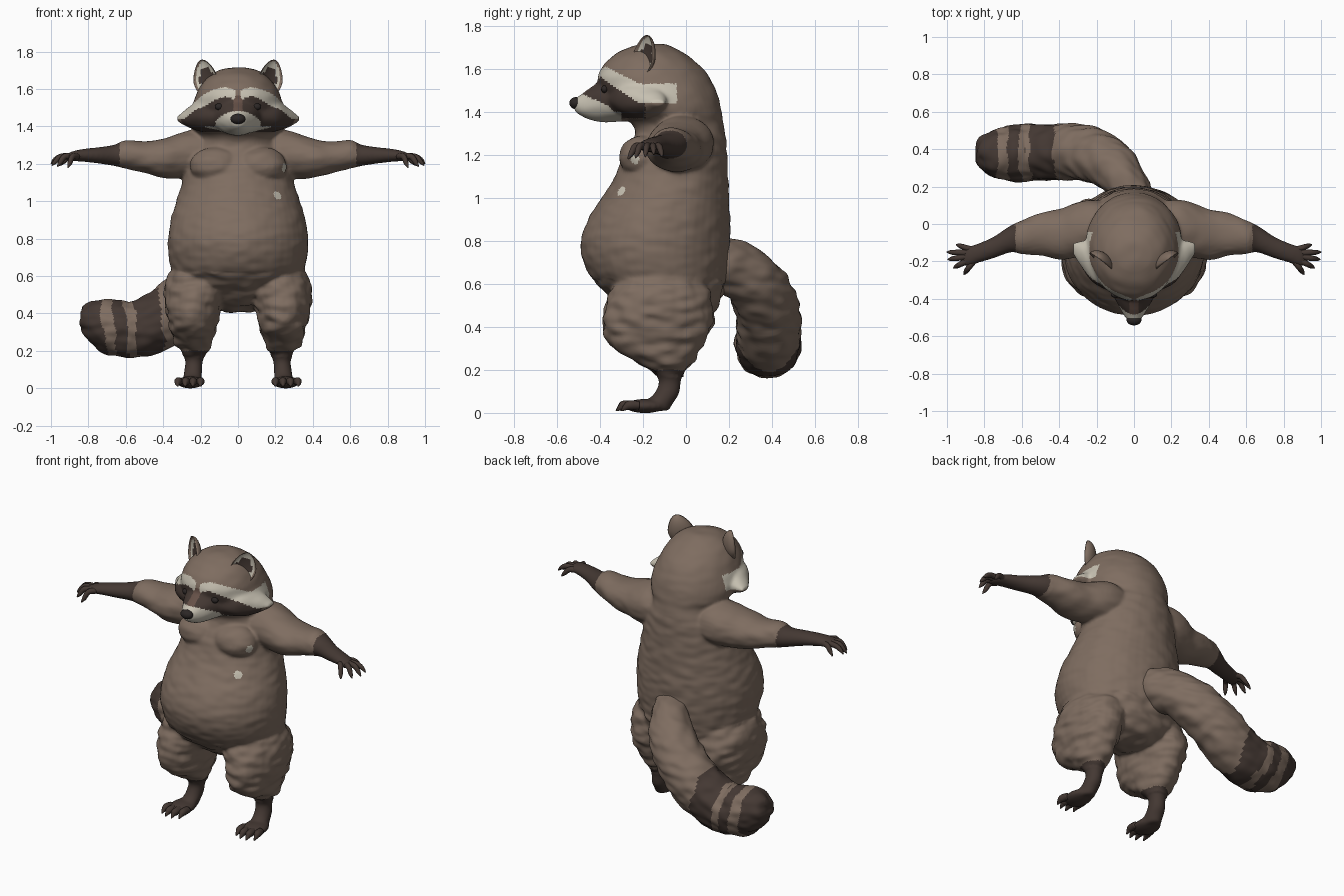
import bpy, bmesh
from math import sin, cos, pi, radians, hypot
from mathutils import Vector, Matrix, noise

if "Cube" in bpy.data.objects:
    bpy.data.objects.remove(bpy.data.objects["Cube"])


def material(name, rgb):
    m = bpy.data.materials.new(name)
    m.use_nodes = True
    m.diffuse_color = (*rgb, 1)
    bsdf = m.node_tree.nodes["Principled BSDF"]
    bsdf.inputs["Base Color"].default_value = (*rgb, 1)
    bsdf.inputs["Roughness"].default_value = 0.8
    return m


MATS = [material("brown fur", (.21, .152, .117)),
        material("dark fur", (.058, .04, .033)),
        material("pale fur", (.58, .54, .45)),
        material("nose black", (.025, .02, .019)),
        material("snout brown", (.13, .08, .062))]
BROWN, DARK, PALE, BLACK, SNOUT = range(5)
X, Y, Z = Vector((1, 0, 0)), Vector((0, 1, 0)), Vector((0, 0, 1))


def dense(points, steps=6):
    """Smooth curve through rows of numbers."""
    p = [points[0], *points, points[-1]]
    out = []
    for i in range(1, len(p) - 2):
        for k in range(steps):
            t = k / steps
            out.append([b + .5 * t * (c - a + t * (2*a - 5*b + 4*c - d + t * (3*(b - c) + d - a)))
                        for a, b, c, d in zip(*p[i - 1:i + 3])])
    return out + [list(points[-1])]


def tube(bm, points, u=None, v=None, side=1, seg=28):
    """Loft of ellipses; each row is x, y, z, radius along u, radius along v."""
    rows = dense(points)
    mid = [Vector((r[0] * side, r[1], r[2])) for r in rows]
    rings = []
    for i, r in enumerate(rows):
        a, b = u, v
        if a is None:
            t = (mid[min(i + 1, len(mid) - 1)] - mid[max(i - 1, 0)]).normalized()
            a = t.cross(Z).normalized()
            b = a.cross(t)
        rings.append([bm.verts.new(mid[i] + a * r[3] * cos(k * 2 * pi / seg) + b * r[4] * sin(k * 2 * pi / seg))
                      for k in range(seg)])
    for lo, hi in zip(rings, rings[1:]):
        for k in range(seg):
            bm.faces.new((lo[k - 1], lo[k], hi[k], hi[k - 1]))
    bm.faces.new(rings[0])
    bm.faces.new(rings[-1])


def ball(bm, centre, radii):
    bmesh.ops.create_uvsphere(bm, u_segments=24, v_segments=16, radius=1,
                              matrix=Matrix.Translation(centre) @ Matrix.Diagonal((*radii, 1)))


def finish(bm, name, colour=0):
    bmesh.ops.recalc_face_normals(bm, faces=bm.faces[:])
    me = bpy.data.meshes.new(name)
    bm.to_mesh(me)
    bm.free()
    ob = bpy.data.objects.new(name, me)
    bpy.context.collection.objects.link(ob)
    dress(ob, colour)
    return ob


def dress(ob, colour):
    """Colour is a material index or a rule on the face centre."""
    ob.data.materials.clear()
    for m in MATS:
        ob.data.materials.append(m)
    for f in ob.data.polygons:
        f.material_index = colour(f.center) if callable(colour) else colour
    ob.data.shade_smooth()


def ruffle(ob, strength):
    """Clumped fur: noise along the normals."""
    normals = [v.normal.copy() for v in ob.data.vertices]
    for v, n in zip(ob.data.vertices, normals):
        p = Vector((v.co.x * 12, v.co.y * 12, v.co.z * 24))
        v.co += n * strength(v.co) * noise.noise(p)


# Torso, neck and skull: rows of height, half width, front y, back y
trunk = [(.41, .08, -.1, .06), (.46, .22, -.24, .13), (.55, .32, -.36, .17), (.65, .36, -.455, .195),
         (.78, .375, -.49, .205), (.9, .36, -.455, .205), (1, .33, -.39, .2), (1.1, .3, -.33, .195),
         (1.2, .28, -.29, .19), (1.28, .24, -.24, .185), (1.34, .21, -.25, .175), (1.4, .25, -.32, .165),
         (1.47, .255, -.385, .15), (1.54, .235, -.41, .12), (1.6, .21, -.395, .08),
         (1.66, .165, -.34, .01), (1.7, .1, -.26, -.06), (1.715, .04, -.2, -.1)]
bm = bmesh.new()
tube(bm, [(0, (f + b) / 2, z, w, (b - f) / 2) for z, w, f, b in trunk], X, Y, seg=48)
# Muzzle
tube(bm, [(0, -.28, 1.455, .16, .1), (0, -.38, 1.45, .115, .1), (0, -.45, 1.435, .075, .072),
          (0, -.5, 1.432, .045, .042), (0, -.52, 1.435, .025, .025)], X, Z)
for s in (1, -1):
    # Pointed cheeks, chest pads
    tube(bm, [(.1, -.2, 1.46, .17, .1), (.21, -.2, 1.455, .12, .08), (.28, -.16, 1.445, .07, .045),
              (.325, -.13, 1.44, .03, .012)], Y, Z, s)
    ball(bm, (.12 * s, -.2, 1.19), (.14, .11, .1))
    # Arm
    tube(bm, [(.1, -.02, 1.25, .13, .12), (.25, -.02, 1.25, .15, .13), (.4, -.055, 1.23, .135, .105),
              (.5, -.055, 1.235, .115, .085), (.6, -.07, 1.25, .09, .077), (.66, -.08, 1.245, .072, .057),
              (.75, -.125, 1.245, .058, .043), (.83, -.155, 1.245, .052, .034),
              (.89, -.175, 1.24, .052, .025), (.92, -.185, 1.235, .03, .014)], Y, Z, s)
    # Leg
    tube(bm, [(.2, -.12, .68, .13, .18), (.22, -.12, .54, .175, .24), (.24, -.13, .42, .147, .258),
              (.24, -.14, .32, .125, .22), (.24, -.1, .24, .1, .135), (.235, -.085, .2, .075, .08),
              (.235, -.075, .15, .048, .052), (.24, -.09, .09, .048, .058),
              (.245, -.13, .045, .05, .07), (.25, -.15, .01, .045, .07)], X, Y, s)
    ball(bm, (.255 * s, -.19, .032), (.072, .095, .033))

body = finish(bm, "body")
remesh = body.modifiers.new("fuse", "REMESH")
remesh.mode = "VOXEL"
remesh.voxel_size = .0095
soften = body.modifiers.new("soften", "SMOOTH")
soften.factor = .5
soften.iterations = 6
fused = bpy.data.meshes.new_from_object(body.evaluated_get(bpy.context.evaluated_depsgraph_get()))
body.modifiers.clear()
body.data = fused
ruffle(body, lambda p: 0 if abs(p.x) > .62 or p.z < .17 else .003 if p.z > 1.3 else .005 if p.z > .62 else .013)
SPOTS = [Vector((.21, -.3, 1.03)), Vector((.25, -.24, 1.18))]


def coat(c):
    """Fur markings: brow bands, eye mask, muzzle, forearms and feet."""
    ax, y, z = abs(c.x), c.y, c.z
    if ax > .635 or z < .2:
        return DARK
    if any((c - p).length < .024 for p in SPOTS):
        return PALE
    if z < 1.32 or y > -.04 or (z < 1.37 and y > -.3):
        return BROWN
    brow = 1.485 + .6 * max(0, -y - .22) - .5 * max(0, .07 - ax)
    half = .045 - .08 * max(0, -y - .22)
    if y < -.3 and z < 1.4 + .45 * (-y - .3) and (ax < .12 or z < 1.4):
        return PALE
    if ax > .018 and abs(z - brow) < half:
        return PALE
    if y < -.19 and z < brow and z > 1.37:
        return SNOUT if ax < .025 else DARK
    return BROWN


dress(body, coat)

# Nose
bm = bmesh.new()
ball(bm, (0, -.512, 1.44), (.04, .03, .028))
finish(bm, "nose", BLACK)

for s, label in ((1, "left"), (-1, "right")):
    # Eye
    bm = bmesh.new()
    ball(bm, (.1 * s, -.378, 1.505), (.024, .016, .018))
    finish(bm, label + "_eye", BLACK)

    # Cupped ear: the front half of a ball folded inwards
    def ear_colour(c):
        r = hypot(c.x / .075, c.z / .1)
        if c.y > .001 and r < .9 and inner(c):
            return DARK if r < .62 else PALE
        return BROWN

    def inner(c):
        return c.y < .8 * .05 * max(0, 1 - hypot(c.x / .075, c.z / .1) ** 2) ** .5

    bm = bmesh.new()
    ball(bm, (0, 0, 0), (.075, .05, .1))
    for v in bm.verts:
        if v.co.y < 0:
            v.co.y *= -.5
    ear = finish(bm, label + "_ear", ear_colour)
    for v in ear.data.vertices:
        v.co.x *= 1 - 2.8 * v.co.z if v.co.z > 0 else 1
    ear.location = (.18 * s, -.2, 1.66)
    ear.rotation_euler = (radians(-4), radians(16 * s), radians(35 * s))

    # Fingers
    bm = bmesh.new()
    for bx, by, tx, ty, tz in ((.86, -.14, .95, -.11, 1.19), (.89, -.155, 1, -.15, 1.2),
                               (.9, -.175, .995, -.19, 1.19), (.89, -.195, .965, -.235, 1.185),
                               (.86, -.2, .91, -.27, 1.18)):
        tube(bm, [(bx, by, 1.24, .018, .018), ((bx + tx) / 2, (by + ty) / 2, 1.238, .015, .016),
                  (bx * .2 + tx * .8, by * .2 + ty * .8, tz + .022, .012, .013),
                  (tx, ty, tz, .003, .003)], side=s, seg=10)
    finish(bm, label + "_fingers", DARK)

    # Toes
    bm = bmesh.new()
    for k in range(4):
        x = .2 + .037 * k
        reach = (.0, .02, .018, -.005)[k]
        tube(bm, [(x, -.22, .035, .022, .02), (x + .003 * k, -.265 - reach, .036, .021, .022),
                  (x + .004 * k, -.285 - reach, .026, .014, .015),
                  (x + .004 * k, -.305 - reach, .01, .003, .003)], side=s, seg=12)
    finish(bm, label + "_toes", DARK)


# Ringed tail sweeping to one side
def rings(c):
    x = c.x + .025 * noise.noise(c * 9) + .12 * (c.z - .33)
    edges = (-.72, -.66, -.595, -.545, -.41)
    return BROWN if sum(x > e for e in edges) % 2 else DARK


bm = bmesh.new()
tube(bm, [(.02, .08, .72, .09, .1), (-.03, .2, .69, .11, .125), (-.13, .32, .6, .135, .14),
          (-.27, .38, .475, .15, .15), (-.42, .385, .36, .15, .155), (-.57, .38, .31, .152, .15),
          (-.68, .378, .335, .145, .145), (-.76, .378, .375, .12, .115), (-.81, .378, .405, .08, .075),
          (-.835, .378, .42, .02, .02)], seg=44)
bmesh.ops.subdivide_edges(bm, edges=bm.edges[:], cuts=1, use_grid_fill=True)
tail = finish(bm, "tail", rings)
ruffle(tail, lambda p: .012)
